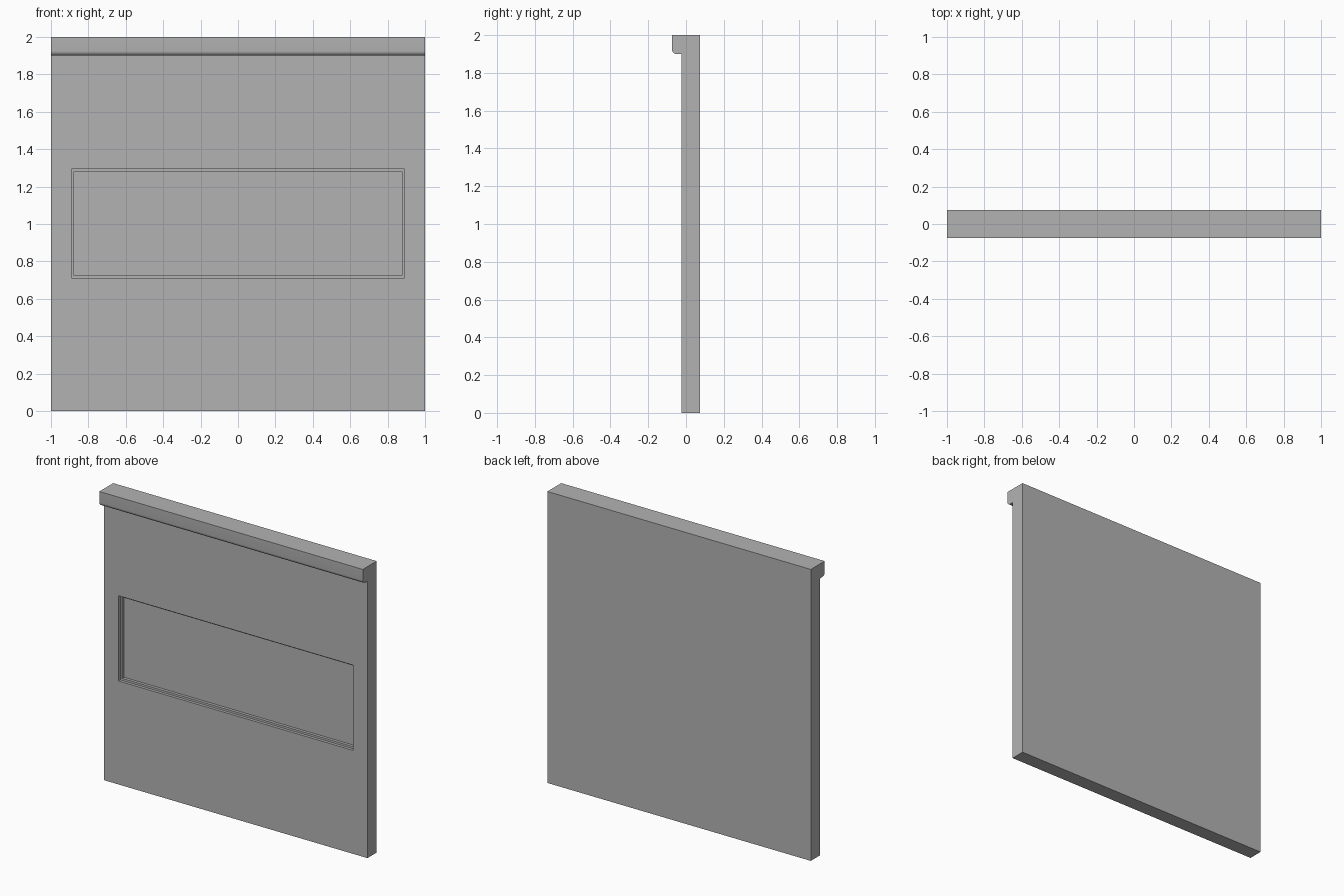
import bpy, bmesh, math
from mathutils import Vector

cube = bpy.data.objects.get("Cube")
if cube:
    bpy.data.objects.remove(cube, do_unlink=True)

grey = bpy.data.materials.new("plain grey")
grey.use_nodes = True
COLOUR = (0.45, 0.45, 0.45, 1)
grey.diffuse_color = COLOUR
grey.node_tree.nodes["Principled BSDF"].inputs["Base Color"].default_value = COLOUR

FRONT, BACK, LIP, LIP_Z, ROUND = -0.025, 0.075, -0.075, 1.9, 0.025

# Side profile (y, z): slab with a rounded lip along the top front edge
profile = [(FRONT, 0), (BACK, 0), (BACK, 2), (LIP, 2)]
for i in range(9):
    a = math.pi + i * math.pi / 16
    profile.append((LIP + ROUND + ROUND * math.cos(a), LIP_Z + ROUND + ROUND * math.sin(a)))
profile.append((FRONT, LIP_Z))

bm = bmesh.new()
end = bm.faces.new([bm.verts.new((-1, y, z)) for y, z in profile])
swept = bmesh.ops.extrude_face_region(bm, geom=[end])["geom"]
bmesh.ops.translate(bm, vec=(2, 0, 0), verts=[v for v in swept if isinstance(v, bmesh.types.BMVert)])
bmesh.ops.recalc_face_normals(bm, faces=bm.faces)

# Stepped recess in the front: inset a panel, then sink it twice
bm.normal_update()
panel = next(f for f in bm.faces
             if f.normal.y < -0.9 and f.calc_center_median().z < 1.5)
bmesh.ops.inset_individual(bm, faces=[panel], thickness=0.11)
for v in panel.verts:
    v.co.x = math.copysign(0.89, v.co.x)
    v.co.z = 1.295 if v.co.z > 1 else 0.71


def sink(face, depth):
    new = bmesh.ops.extrude_discrete_faces(bm, faces=[face])["faces"][0]
    for v in new.verts:
        v.co += Vector((0, depth, 0))
    return new


panel = sink(panel, 0.02)
bmesh.ops.inset_individual(bm, faces=[panel], thickness=0.02)
sink(panel, 0.02)

mesh = bpy.data.meshes.new("panel_with_lip")
bm.to_mesh(mesh)
bm.free()
mesh.materials.append(grey)
panel_obj = bpy.data.objects.new("panel_with_lip", mesh)
bpy.context.collection.objects.link(panel_obj)

# Smooth the rounded lip, keep the edges sharp
bpy.ops.object.select_all(action="DESELECT")
panel_obj.select_set(True)
bpy.context.view_layer.objects.active = panel_obj
bpy.ops.object.shade_smooth_by_angle(angle=math.radians(30))
